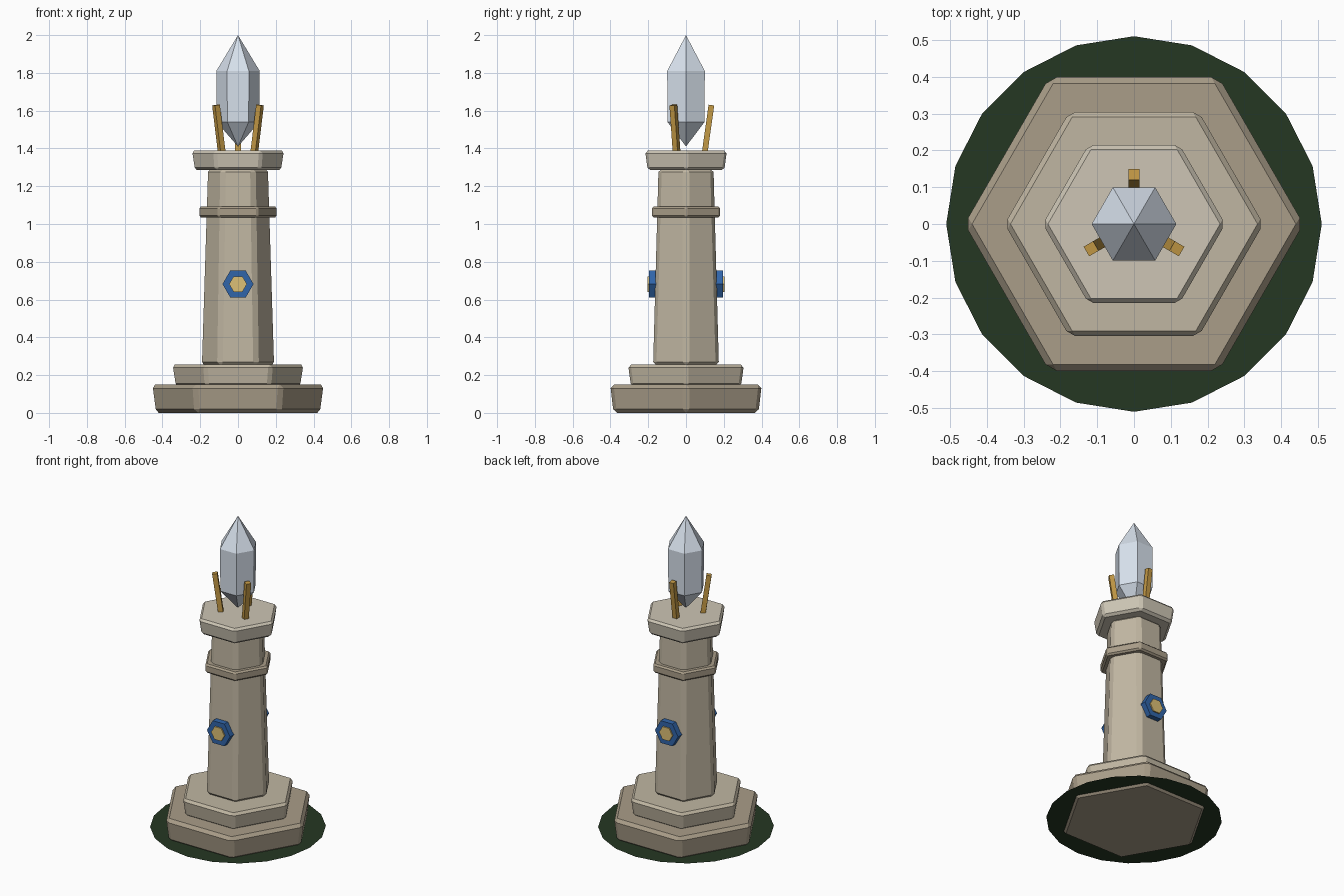
import bpy, math
from mathutils import Matrix, Vector

if "Cube" in bpy.data.objects:
    bpy.data.objects.remove(bpy.data.objects["Cube"])


def mat(name, r, g, b):
    m = bpy.data.materials.new(name)
    m.diffuse_color = (r, g, b, 1)
    m.use_nodes = True
    m.node_tree.nodes["Principled BSDF"].inputs["Base Color"].default_value = m.diffuse_color
    return m


stone_dark = mat("stone_dark", 0.40, 0.34, 0.25)
stone = mat("stone", 0.53, 0.47, 0.36)
stone_light = mat("stone_light", 0.61, 0.56, 0.46)
crystal_mat = mat("pale_crystal", 0.68, 0.75, 0.84)
gold = mat("gold", 0.55, 0.32, 0.06)
pale_gold = mat("pale_gold", 0.72, 0.53, 0.18)
blue = mat("blue", 0.03, 0.13, 0.40)
green = mat("dark_green", 0.018, 0.038, 0.016)


def lathe(name, profile, material, sides=6, bevel=0, matrix=None):
    """Faceted solid from (radius, height) rings; radius 0 makes a tip."""
    verts, faces, rings = [], [], []
    for r, z in profile:
        n = sides if r else 1
        rings.append(list(range(len(verts), len(verts) + n)))
        for i in range(n):
            a = 2 * math.pi * i / sides
            verts.append(Vector((r * math.cos(a), r * math.sin(a), z)))
    for lo, hi in zip(rings, rings[1:]):
        for i in range(sides):
            j = (i + 1) % sides
            if len(lo) == 1:
                faces.append((lo[0], hi[j], hi[i]))
            elif len(hi) == 1:
                faces.append((lo[i], lo[j], hi[0]))
            else:
                faces.append((lo[i], lo[j], hi[j], hi[i]))
    if len(rings[-1]) > 1:
        faces.append(rings[-1])
    if len(rings[0]) > 1 and len(rings) > 1:
        faces.append(rings[0][::-1])
    if matrix:
        verts = [matrix @ v for v in verts]
    me = bpy.data.meshes.new(name)
    me.from_pydata(verts, [], faces)
    me.materials.append(material)
    ob = bpy.data.objects.new(name, me)
    bpy.context.collection.objects.link(ob)
    if bevel:
        b = ob.modifiers.new("chamfer", 'BEVEL')
        b.width, b.segments, b.limit_method = bevel, 1, 'ANGLE'
    return ob


# Stone pillar
lathe("base_step", [(0.443, 0), (0.463, 0.15)], stone_dark, bevel=0.02)
lathe("upper_step", [(0.336, 0.14), (0.354, 0.255)], stone, bevel=0.016)
lathe("shaft", [(0.201, 0.25), (0.168, 1.295)], stone, bevel=0.02)
lathe("collar", [(0.209, 1.035), (0.209, 1.092)], stone_dark, bevel=0.01)
lathe("cap", [(0.234, 1.285), (0.25, 1.388)], stone_light, bevel=0.014)

# Thin moss disc around the foot
lathe("moss_disc", [(0.51, 0.012)], green, sides=20)

# Floating crystal
lathe("crystal", [(0, 1.41), (0.113, 1.54), (0.115, 1.81), (0, 2.0)], crystal_mat)

# Three leaning prongs
for k in range(3):
    m = (Matrix.Rotation(math.radians(90 + 120 * k), 4, 'Z')
         @ Matrix.Translation((0.098, 0, 1.37))
         @ Matrix.Rotation(math.radians(8), 4, 'Y')
         @ Matrix.Rotation(math.radians(45), 4, 'Z'))
    lathe(f"prong_{k + 1}", [(0.0212, 0), (0.0212, 0.262)], gold, sides=4, matrix=m)

# Medallions on the front and back faces
for side, turn in (("front", 0), ("back", math.pi)):
    m = (Matrix.Rotation(turn, 4, 'Z') @ Matrix.Translation((0, 0, 0.682))
         @ Matrix.Rotation(math.pi / 2, 4, 'X'))
    lathe(f"{side}_medallion", [(0.082, 0.15), (0.082, 0.197)], blue, matrix=m)
    lathe(f"{side}_medallion_boss", [(0.047, 0.16), (0.047, 0.205)], pale_gold, matrix=m)
